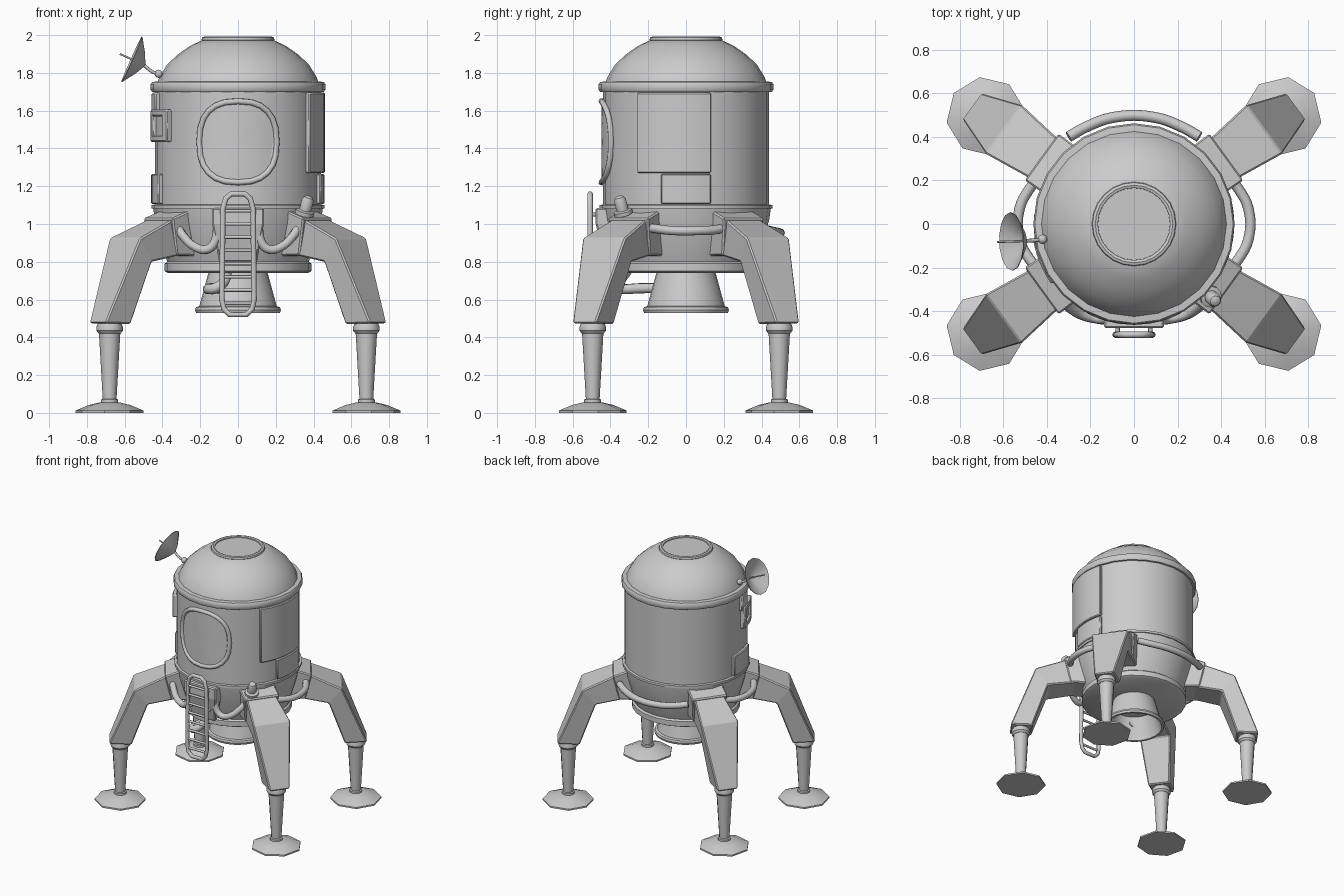
import bpy, bmesh, math
from mathutils import Vector, Matrix

if "Cube" in bpy.data.objects:
    bpy.data.objects.remove(bpy.data.objects["Cube"])


def finish(name, bm, smooth=35, bevel=0):
    bmesh.ops.remove_doubles(bm, verts=bm.verts, dist=1e-5)
    bmesh.ops.recalc_face_normals(bm, faces=bm.faces)
    me = bpy.data.meshes.new(name)
    bm.to_mesh(me)
    bm.free()
    ob = bpy.data.objects.new(name, me)
    bpy.context.collection.objects.link(ob)
    bpy.ops.object.select_all(action='DESELECT')
    ob.select_set(True)
    bpy.context.view_layer.objects.active = ob
    if smooth:
        bpy.ops.object.shade_smooth_by_angle(angle=math.radians(smooth))
    if bevel:
        m = ob.modifiers.new("bevel", 'BEVEL')
        m.width, m.segments = bevel, 1
    return ob


def loft(name, rings, caps=True, closed=False, **kw):
    bm = bmesh.new()
    vs = [[bm.verts.new(p) for p in r] for r in rings]
    n = len(rings[0])
    pairs = list(zip(vs, vs[1:])) + ([(vs[-1], vs[0])] if closed else [])
    for a, b in pairs:
        for i in range(n):
            j = (i + 1) % n
            bm.faces.new((a[i], a[j], b[j], b[i]))
    if caps and not closed:
        bm.faces.new(vs[0])
        bm.faces.new(vs[-1])
    return finish(name, bm, **kw)


def lathe(name, prof, n=24, mat=Matrix(), phase=0, **kw):
    rings = [[mat @ Vector((r * math.cos(phase + math.tau * i / n),
                            r * math.sin(phase + math.tau * i / n), z))
              for i in range(n)] for r, z in prof]
    return loft(name, rings, **kw)


def tube(name, pts, r, cyclic=False, smooth_path=True):
    cu = bpy.data.curves.new(name, 'CURVE')
    cu.dimensions = '3D'
    cu.bevel_depth, cu.bevel_resolution, cu.resolution_u = r, 2, 4
    cu.use_fill_caps = True
    sp = cu.splines.new('BEZIER' if smooth_path else 'POLY')
    if smooth_path:
        sp.bezier_points.add(len(pts) - 1)
        for b, p in zip(sp.bezier_points, pts):
            b.co = p
            b.handle_left_type = b.handle_right_type = 'AUTO'
    else:
        sp.points.add(len(pts) - 1)
        for b, p in zip(sp.points, pts):
            b.co = (*p, 1)
    sp.use_cyclic_u = cyclic
    ob = bpy.data.objects.new(name, cu)
    bpy.context.collection.objects.link(ob)
    return ob


def plate(name, a0, a1, z0, z1, r1=0.46, r0=0.425, n=6):
    # curved slab lying on the hull, angles in degrees
    rings = []
    for i in range(n + 1):
        a = math.radians(a0 + (a1 - a0) * i / n)
        c, s = math.cos(a), math.sin(a)
        rings.append([(r * c, r * s, z) for r, z in
                      ((r0, z0), (r1, z0), (r1, z1), (r0, z1))])
    return loft(name, rings, bevel=0.006)


# Hull, dome and rings
lathe("cabin_hull", [(.44, 1.09), (.44, 1.72)])
lathe("lower_hull", [(.36, .77), (.375, .80), (.44, 1.02), (.45, 1.09)])
lathe("waist_ring", [(.43, 1.08), (.457, 1.082), (.457, 1.1), (.43, 1.105)])
lathe("base_ring", [(.37, .74), (.388, .75), (.388, .79), (.37, .805)])
lathe("shoulder_ring", [(.43, 1.70), (.455, 1.70), (.462, 1.71), (.462, 1.74), (.455, 1.752), (.42, 1.755)])
lathe("dome", [(.43, 1.74), (.415, 1.78), (.375, 1.845), (.315, 1.9), (.25, 1.945), (.18, 1.977)])
lathe("hatch_rim", [(.185, 1.965), (.193, 1.975), (.19, 1.988), (.178, 1.992), (.166, 1.988), (.164, 1.965)], closed=True)
lathe("hatch_cover", [(.17, 1.95), (.17, 1.98)])

# Engine bell, hollow below
lathe("engine_bell", [(.15, .76), (.16, .73), (.205, .565), (.222, .56), (.227, .545), (.222, .53),
                      (.205, .53), (.15, .70), (.02, .72)])

# Front window: rounded outline wrapped on the hull
def on_hull(x, z, r):
    return Vector((x, -math.sqrt(r * r - x * x), z))

def outline(k, r, n=24):
    pts = []
    for i in range(n):
        a = math.tau * i / n
        c, s = math.cos(a), math.sin(a)
        x = math.copysign(abs(c) ** .8, c) * .205 * k
        z = math.copysign(abs(s) ** .8, s) * .215 * k
        pts.append(on_hull(x, 1.435 + z, r))
    return pts

tube("window_frame", outline(1, .447), .016, True, False)
loft("window_glass", [outline(k, .448) for k in (1, .75, .5, .25, .02)])

# Hull panels
plate("right_panel", -34.5, 17, 1.27, 1.695, n=10)
plate("right_lower_panel", -17, 17, 1.105, 1.265, r1=.457)
plate("left_upper_panel", 186, 198, 1.58, 1.695)
plate("left_lower_panel", 174, 204, 1.105, 1.265)

# Left side port: frame of four slabs with a recessed pane
plate("port_frame_top", 188, 216, 1.57, 1.605, r1=.468)
plate("port_frame_bottom", 188, 216, 1.435, 1.47, r1=.468)
plate("port_frame_left", 188, 194, 1.435, 1.605, r1=.468, n=2)
plate("port_frame_right", 210, 216, 1.435, 1.605, r1=.468, n=2)
plate("port_pane", 190, 214, 1.45, 1.59, r1=.447)

# Four legs on the diagonals
ANG = math.radians(36)
for sx in (-1, 1):
    for sy in (-1, 1):
        tag = ("front" if sy < 0 else "back") + ("_left" if sx < 0 else "_right")
        u = Vector((sx * math.cos(ANG), sy * math.sin(ANG), 0))
        t = Vector((-u.y, u.x, 0))

        def ring(top, bottom):
            (d0, z0, w0), (d1, z1, w1) = top, bottom
            return [u * d + t * w + Vector((0, 0, z)) for d, w, z in
                    ((d0, w0, z0), (d0, -w0, z0), (d1, -w1, z1), (d1, w1, z1))]

        loft(tag + "_leg_mount", [ring((.37, 1.085, .13), (.34, .83, .11)),
                                  ring((.525, 1.03, .133), (.48, .835, .11))],
             smooth=0, bevel=.008)
        loft(tag + "_leg_arm", [ring((.46, 1.045, .105), (.42, .84, .10)),
                                ring((.74, .925, .14), (.645, .80, .115)),
                                ring((.92, .475, .075), (.76, .47, .082))],
             smooth=0, bevel=.008)
        foot = Matrix.Translation(u * .84)
        lathe(tag + "_leg_collar", [(.06, .48), (.07, .455), (.07, .435), (.058, .42)], 12, foot)
        lathe(tag + "_leg_strut", [(.057, .43), (.036, .065)], 12, foot)
        lathe(tag + "_ankle_ring", [(.036, .075), (.045, .07), (.045, .05)], 12, foot)
        lathe(tag + "_foot_pad", [(.182, 0), (.182, .012), (.11, .042), (.05, .056)], 8, foot,
              math.atan2(u.y, u.x), smooth=20)

# Hoses between the legs
tube("back_hose", [(-.30, .40, .98), (-.22, .445, .965), (-.09, .49, .955), (.09, .49, .955),
                   (.22, .445, .965), (.30, .40, .98)], .025)
for s, side in ((-1, "left"), (1, "right")):
    tube(side + "_hose", [(s * .43, -.22, .985), (s * .48, -.16, .975), (s * .525, -.07, .965),
                          (s * .525, .07, .965), (s * .48, .16, .97), (s * .43, .22, .985)], .024)
    tube(side + "_front_hose", [(s * .32, -.36, .98), (s * .285, -.39, .93), (s * .23, -.42, .88),
                                (s * .165, -.435, .865), (s * .125, -.44, .90), (s * .11, -.44, .97)], .024)

# Fuel pipe to the engine
tube("fuel_pipe", [(-.06, -.30, .77), (-.07, -.35, .70), (-.12, -.375, .66), (-.155, -.34, .655),
                   (-.14, -.24, .66), (-.10, -.13, .66)], .028)

# Ladder with its bracket
loft("ladder_bracket", [[(x, y, z) for x, y in ((-w, -.40), (w, -.40), (w, f), (-w, f))]
                        for w, f, z in ((.10, -.43, .80), (.137, -.478, 1.0), (.137, -.478, 1.085))],
     smooth=0, bevel=.008)
rail = [(.085, .60), (.08, 1.08), (.065, 1.135), (.035, 1.16), (-.035, 1.16), (-.065, 1.135),
        (-.08, 1.08), (-.085, .60), (-.075, .55), (-.045, .52), (.045, .52), (.075, .55)]
tube("ladder_rail", [(x, -.508, z) for x, z in rail], .0145, True, False)
for i in range(8):
    z = .58 + i * .07
    tube(f"ladder_rung_{i}", [(-.082, -.508, z), (.082, -.508, z)], .009, False, False)
for z in (.90, 1.05):
    for x in (-.075, .075):
        tube("ladder_standoff", [(x, -.44, z), (x, -.508, z)], .01, False, False)

# Thruster knob on the front right leg
knob = Matrix.Translation((.35, -.33, 1.05)) @ Matrix.Rotation(math.radians(20), 4, (.7, .7, 0))
lathe("leg_knob", [(.05, 0), (.05, .02), (.032, .025), (.032, .08), (.024, .097), (.01, .104)], 12, knob)

# Dish antenna on the upper left
axis = Vector((-.912, -.03, .41)).normalized()
rim = Vector((-.562, -.08, 1.872))
dish = Matrix.Translation(rim) @ axis.to_track_quat('Z', 'Y').to_matrix().to_4x4()
lathe("dish", [(.008, -.075), (.06, -.05), (.134, -.002), (.134, .002), (.06, -.043), (.005, -.066)], 14, dish)
apex = rim - axis * .07
tube("dish_feed", [apex, rim + axis * .07], .005, False, False)
tube("dish_arm", [apex + axis * .01, (-.455, -.075, 1.805), (-.40, -.07, 1.79)], .009, False, False)
bm = bmesh.new()
bmesh.ops.create_uvsphere(bm, u_segments=10, v_segments=6, radius=.022,
                          matrix=Matrix.Translation((-.42, -.07, 1.795)))
finish("dish_joint", bm)
